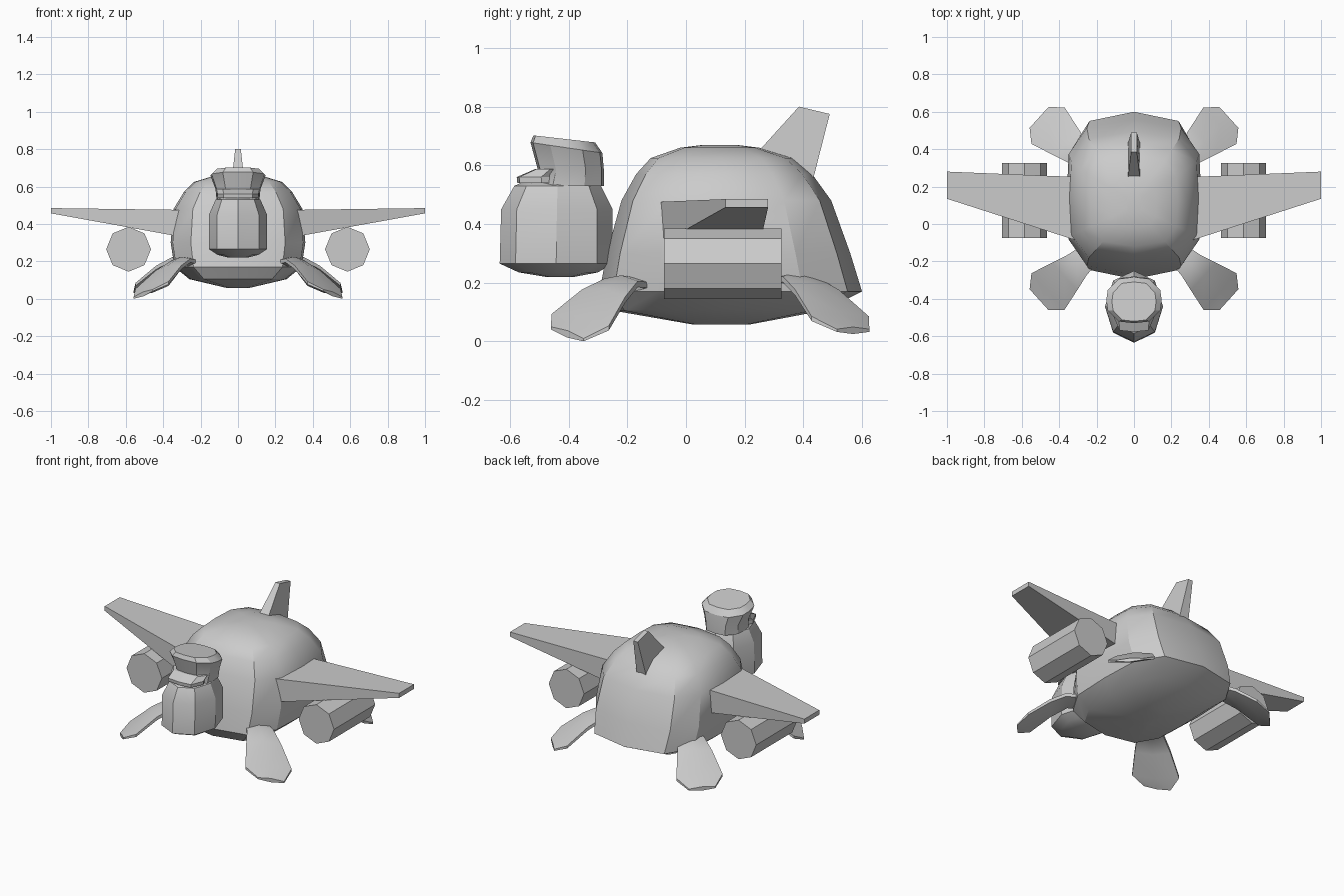
import bpy, bmesh, math
from mathutils import Vector

cube = bpy.data.objects.get("Cube")
if cube:
    bpy.data.objects.remove(cube)

grey = bpy.data.materials.new("plain_grey")
grey.use_nodes = True
grey.diffuse_color = (0.6, 0.6, 0.6, 1)
grey.node_tree.nodes["Principled BSDF"].inputs["Base Color"].default_value = (0.6, 0.6, 0.6, 1)


def loft(name, rings, angle=30):
    """Skin a stack of equal-length point rings and close both ends."""
    bm = bmesh.new()
    rows = [[bm.verts.new(p) for p in ring] for ring in rings]
    n = len(rows[0])
    for a, b in zip(rows, rows[1:]):
        for i in range(n):
            j = (i + 1) % n
            bm.faces.new((a[i], a[j], b[j], b[i]))
    bm.faces.new(rows[0][::-1])
    bm.faces.new(rows[-1])
    bmesh.ops.recalc_face_normals(bm, faces=bm.faces)
    mesh = bpy.data.meshes.new(name)
    bm.to_mesh(mesh)
    bm.free()
    mesh.materials.append(grey)
    obj = bpy.data.objects.new(name, mesh)
    bpy.context.collection.objects.link(obj)
    if angle:
        bpy.ops.object.select_all(action='DESELECT')
        obj.select_set(True)
        bpy.context.view_layer.objects.active = obj
        bpy.ops.object.shade_smooth_by_angle(angle=math.radians(angle))
    return obj


def outline(quarter):
    """Mirror a quarter outline (front middle to side middle) all round."""
    right = quarter + [(x, -y) for x, y in quarter[-2::-1]]
    return right + [(-x, y) for x, y in right[-2:0:-1]]


def stack(name, quarter, levels, angle=30):
    """Loft levels of (z, half width, front y, back y, forward tilt)."""
    rings = []
    for z, w, front, back, tilt in levels:
        mid, half = (front + back) / 2, (back - front) / 2
        rings.append([(x * w, mid + y * half, z - y * tilt) for x, y in outline(quarter)])
    return loft(name, rings, angle)


# Domed shell with a shallow belly
stack("shell", [(0, -1), (0.7, -0.89), (0.97, -0.55), (1, 0)], [
    (0.058, 0.06, 0.02, 0.22, 0),
    (0.105, 0.26, -0.25, 0.47, 0),
    (0.17, 0.34, -0.295, 0.6, 0),
    (0.30, 0.36, -0.27, 0.56, 0),
    (0.48, 0.345, -0.22, 0.495, 0),
    (0.57, 0.29, -0.17, 0.43, 0),
    (0.625, 0.235, -0.12, 0.365, 0),
    (0.66, 0.12, -0.02, 0.25, 0),
    (0.67, 0.04, 0.06, 0.17, 0)])

# Head
head_shape = [(0, -1), (0.72, -0.72), (1, 0)]
stack("head", head_shape, [
    (0.22, 0.05, -0.48, -0.38, 0),
    (0.235, 0.11, -0.57, -0.30, 0),
    (0.265, 0.155, -0.635, -0.25, 0),
    (0.45, 0.155, -0.63, -0.25, 0),
    (0.53, 0.12, -0.585, -0.29, 0),
    (0.55, 0.08, -0.54, -0.33, 0)])

# Peaked cap: flared crown and a short brim
cap_shape = [(0, -1), (0.55, -0.93), (0.95, -0.45), (1, 0)]
stack("cap_crown", cap_shape, [
    (0.53, 0.115, -0.52, -0.28, 0),
    (0.585, 0.12, -0.505, -0.28, 0),
    (0.66, 0.148, -0.53, -0.285, 0.018),
    (0.69, 0.118, -0.52, -0.31, 0.012)])
brim_shape = [(0, -1), (0.7, -0.9), (1, 0)]
stack("cap_brim", brim_shape, [
    (0.54, 0.11, -0.575, -0.41, 0),
    (0.56, 0.11, -0.577, -0.41, 0),
    (0.587, 0.115, -0.515, -0.41, 0)], 0)

# Tail fin, lofted from base to tip
loft("tail_fin", [
    [(-0.033, 0.24, 0.64), (0.033, 0.24, 0.64), (0.033, 0.43, 0.54), (-0.033, 0.43, 0.54)],
    [(-0.015, 0.385, 0.80), (0.015, 0.385, 0.80), (0.015, 0.49, 0.775), (-0.015, 0.49, 0.775)]], 0)


def wing_section(x, y0, y1, z0, z1):
    return [(x, y0, z0), (x, y1, z0), (x, y1, z1), (x, y0, z1)]


def flipper(name, side, rear):
    """Arched paddle running outwards and down from a shell corner."""
    along, across = Vector((0.74, -0.67)), Vector((0.67, 0.74))
    rings = []
    for s, w, z, thick in [(-0.04, 0.06, 0.19, 0.025), (0.06, 0.075, 0.20, 0.025),
                           (0.15, 0.10, 0.155, 0.025), (0.27, 0.132, 0.065, 0.02),
                           (0.335, 0.075, 0.025, 0.012)]:
        ring = []
        for k, up in [(-1, -0.4), (0, -1), (1, -0.4), (1, 0.4), (0, 1), (-1, 0.4)]:
            p = Vector((0.26, -0.18)) + along * s + across * w * k
            y = 0.165 - p.y if rear else p.y
            slope = 0 if rear else -0.02 * k * min(1, max(0, s * 4))
            ring.append((side * p.x, y, z + up * thick + slope + (0.012 if rear else 0)))
        rings.append(ring)
    loft(name, rings, 40)


for side, label in [(1, "left"), (-1, "right")]:
    # Tapered wing
    loft(label + "_wing", [wing_section(side * 0.27, -0.1, 0.25, 0.325, 0.475),
                           wing_section(side * 1.0, 0.135, 0.28, 0.457, 0.485)], 0)
    # Eight-sided engine pod
    ring = [(side * 0.585 + 0.12 * math.cos(i * math.pi / 4),
             0.265 + 0.12 * math.sin(i * math.pi / 4)) for i in range(8)]
    loft(label + "_engine", [[(x, y, z) for x, z in ring] for y in (-0.075, 0.325)], 0)
    flipper("front_" + label + "_flipper", side, False)
    flipper("rear_" + label + "_flipper", side, True)
